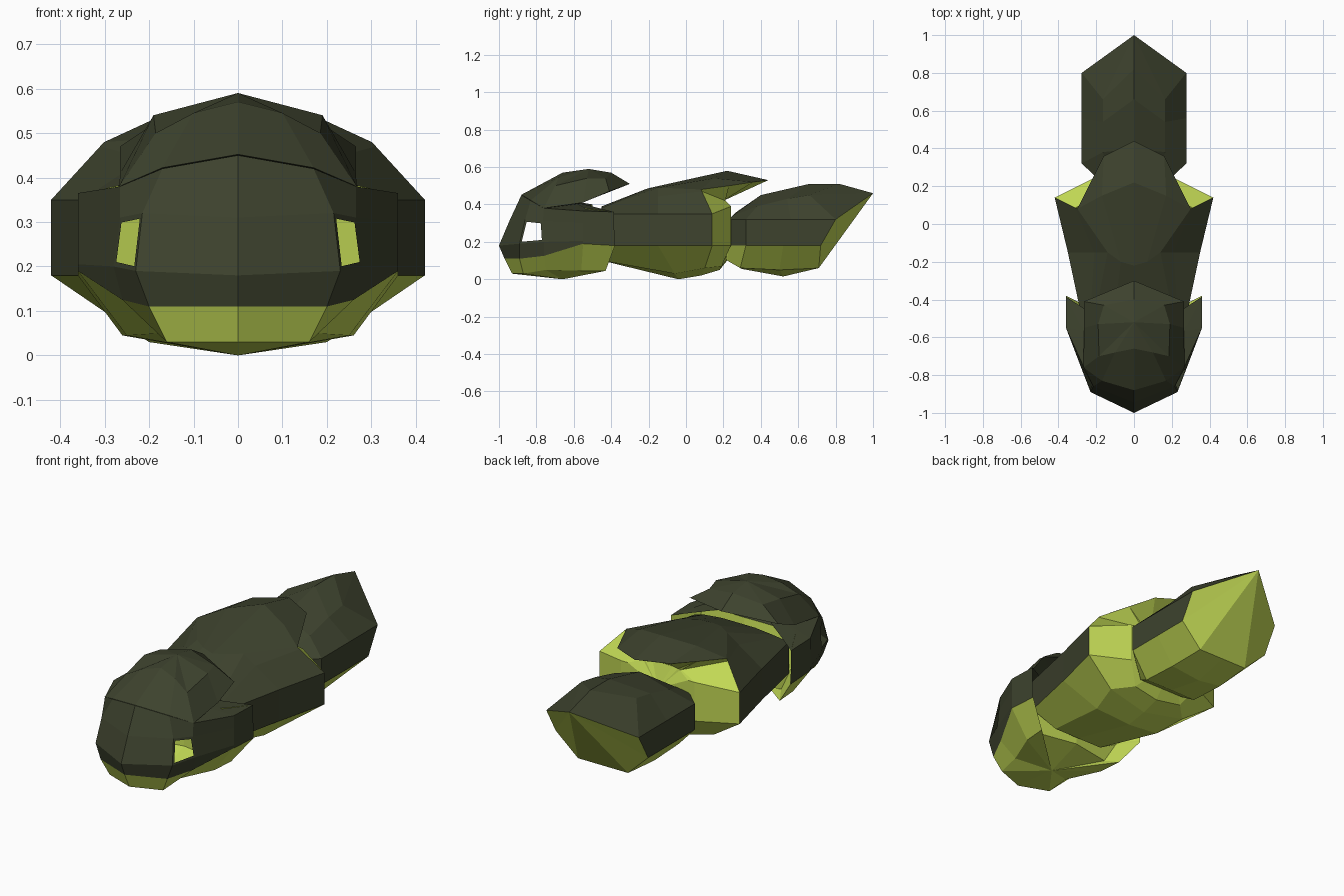
import bpy, bmesh
from mathutils import Matrix


def material(name, rgb):
    m = bpy.data.materials.new(name)
    m.diffuse_color = (*rgb, 1)
    return m


DARK, OLIVE, EYE = 0, 1, 2
MATS = [material("dark_moss", (0.047, 0.055, 0.027)),
        material("yellow_olive", (0.54, 0.69, 0.09))]


def loft(name, start, rows, end, rule):
    """Skin half-rings between two poles, mirror in x; rule(gap, strip) picks the colour."""
    bm = bmesh.new()
    rings = [[bm.verts.new(p) for p in row] for row in rows]
    n = len(rows[0])
    rings = [[bm.verts.new(start)] * n] + rings + [[bm.verts.new(end)] * n]
    for i, (a, b) in enumerate(zip(rings, rings[1:])):
        for j in range(n - 1):
            loop = list(dict.fromkeys((a[j], a[j + 1], b[j + 1], b[j])))
            bm.faces.new(loop).material_index = rule(i - 1, j)
    bmesh.ops.mirror(bm, geom=bm.verts[:] + bm.edges[:] + bm.faces[:],
                     matrix=Matrix.Identity(4), merge_dist=0.0005, axis='X')
    bmesh.ops.remove_doubles(bm, verts=bm.verts[:], dist=0.0005)
    bmesh.ops.recalc_face_normals(bm, faces=bm.faces[:])
    # open eye holes
    eyes = [f for f in bm.faces if f.material_index == EYE]
    if eyes:
        bmesh.ops.inset_individual(bm, faces=eyes, thickness=0.016)
        bmesh.ops.delete(bm, geom=eyes, context='FACES')
        for f in bm.faces:
            if f.material_index == EYE:
                f.material_index = DARK
    me = bpy.data.meshes.new(name)
    bm.to_mesh(me)
    bm.free()
    for m in MATS:
        me.materials.append(m)
    ob = bpy.data.objects.new(name, me)
    bpy.context.collection.objects.link(ob)
    return ob


# Body: rings run from belly centre to back centre, front to rear, with overhanging flap
def body_rule(i, j):
    return OLIVE if j < 2 or i >= 3 or (i == 2 and j < 5) else DARK


loft("body", (0, -.48, .25), [
    [(0, -.45, .10), (.15, -.45, .10), (.28, -.48, .18), (.28, -.48, .35),
     (.23, -.46, .37), (.20, -.45, .38), (.10, -.45, .39), (0, -.45, .39)],
    [(0, -.04, 0), (.20, -.06, .03), (.35, -.15, .18), (.35, -.15, .35),
     (.21, -.15, .443), (.14, -.15, .49), (.07, -.20, .487), (0, -.22, .48)],
    [(0, .08, .02), (.24, .10, .06), (.42, .14, .18), (.42, .14, .35),
     (.31, .085, .47), (.30, .08, .48), (.17, .15, .54), (0, .22, .58)],
    [(0, .18, .05), (.15, .19, .07), (.22, .24, .18), (.22, .24, .39),
     (.12, .21, .42), (.225, .23, .50), (.16, .36, .52), (0, .44, .53)],
    [(0, .22, .10), (.10, .23, .12), (.15, .24, .20), (.18, .24, .39),
     (.11, .21, .415), (.10, .21, .42), (.06, .20, .42), (0, .20, .42)],
], (0, .24, .30), body_rule)


# Tail: pointed pod, its neck buried in the body
def tail_rule(i, j):
    return OLIVE if j < 2 or (i == 2 and j == 2) else DARK


loft("tail", (0, .15, .22), [
    [(0, .22, .10), (.14, .22, .10), (.18, .23, .18), (.18, .23, .32), (.12, .25, .34), (0, .27, .36)],
    [(0, .30, .055), (.16, .29, .06), (.277, .32, .18), (.277, .32, .32), (.165, .38, .39), (0, .40, .45)],
    [(0, .52, .015), (.16, .50, .05), (.277, .52, .18), (.277, .56, .32), (.165, .54, .43), (0, .66, .51)],
    [(0, .71, .06), (.15, .71, .06), (.277, .72, .18), (.277, .80, .32), (.165, .66, .45), (0, .82, .51)],
], (0, 1.0, .46), lambda i, j: tail_rule(i - 1, j))


# Head: rings run from nose round the cheek to the back, bottom to top
def head_rule(i, j):
    if i in (1, 2, 3):
        if j >= 4:
            return OLIVE
        return EYE if i == 2 and j == 1 else DARK
    return OLIVE if i < 1 else DARK


loft("head", (0, -.66, 0), [
    [(0, -.93, .03), (.16, -.87, .03), (.17, -.75, .05), (.25, -.56, .045),
     (.26, -.43, .045), (.22, -.50, .07), (0, -.46, .07)],
    [(0, -.97, .11), (.20, -.89, .11), (.26, -.76, .125), (.36, -.55, .19),
     (.36, -.38, .18), (.28, -.48, .18), (0, -.47, .18)],
    [(0, -1.0, .18), (.23, -.89, .19), (.28, -.76, .20), (.36, -.55, .205),
     (.36, -.38, .19), (.28, -.50, .20), (0, -.48, .20)],
    [(0, -.945, .31), (.215, -.86, .32), (.265, -.765, .31), (.36, -.55, .30),
     (.36, -.385, .29), (.28, -.52, .30), (0, -.49, .30)],
    [(0, -.88, .45), (.17, -.83, .42), (.265, -.76, .38), (.36, -.55, .365),
     (.36, -.385, .36), (.28, -.54, .38), (0, -.50, .40)],
], (0, -.62, .42), head_rule)

# Crown: domed plate on the head, overhanging behind
loft("crown", (0, -.58, .40), [
    [(0, -.88, .452), (.17, -.83, .422), (.267, -.76, .38), (.265, -.55, .41),
     (.265, -.41, .47), (0, -.30, .51)],
    [(0, -.66, .57), (.10, -.68, .545), (.185, -.70, .50), (.19, -.53, .54),
     (.16, -.43, .54), (0, -.40, .57)],
], (0, -.52, .59), lambda i, j: DARK)
